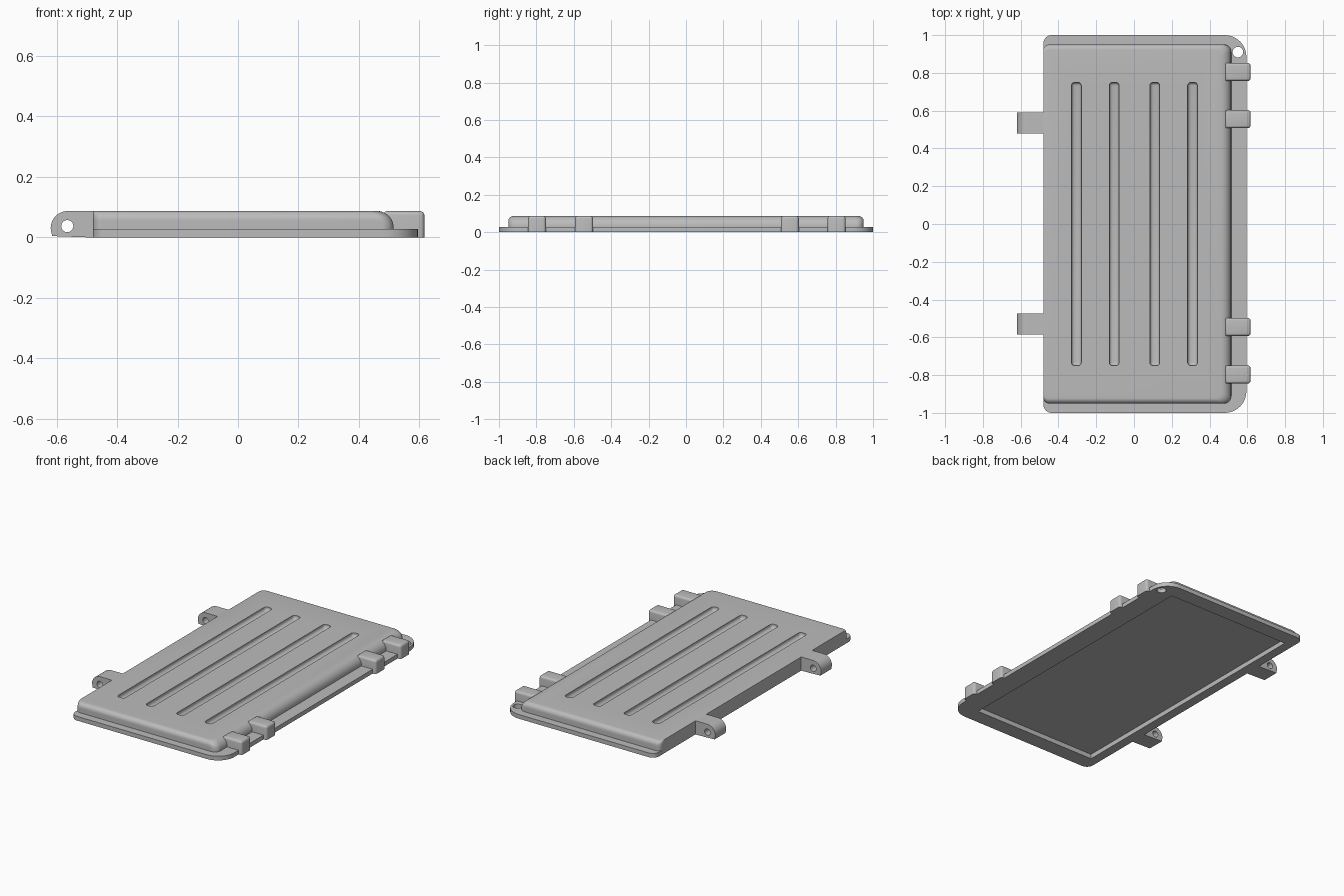
import bpy, bmesh, math

if "Cube" in bpy.data.objects:
    bpy.data.objects.remove(bpy.data.objects["Cube"])

TOP = 0.087
grey = bpy.data.materials.new("satin_grey")
grey.use_nodes = True
grey.diffuse_color = (0.5, 0.5, 0.5, 1)
grey.node_tree.nodes["Principled BSDF"].inputs["Base Color"].default_value = (0.5, 0.5, 0.5, 1)


def finish(name, bm):
    bmesh.ops.recalc_face_normals(bm, faces=bm.faces)
    mesh = bpy.data.meshes.new(name)
    bm.to_mesh(mesh)
    bm.free()
    mesh.materials.append(grey)
    obj = bpy.data.objects.new(name, mesh)
    bpy.context.collection.objects.link(obj)
    return obj


def activate(obj):
    bpy.ops.object.select_all(action='DESELECT')
    obj.select_set(True)
    bpy.context.view_layer.objects.active = obj


def smooth(obj):
    activate(obj)
    bpy.ops.object.shade_smooth_by_angle(angle=math.radians(35))


def outline(x0, x1, y, r_left, r_right, seg=10):
    """Rounded rectangle with its own corner radius on each side."""
    pts = []
    corners = [(x1, y, r_right, 0), (x0, y, r_left, 90),
               (x0, -y, r_left, 180), (x1, -y, r_right, 270)]
    for cx, cy, r, start in corners:
        mx = cx - math.copysign(r, cx)
        my = cy - math.copysign(r, cy)
        for i in range(seg + 1):
            a = math.radians(start + 90 * i / seg)
            pts.append((mx + r * math.cos(a), my + r * math.sin(a)))
    return pts


def loft(name, rings):
    """Join stacked (points, height) rings into a closed solid."""
    bm = bmesh.new()
    loops = [[bm.verts.new((x, y, z)) for x, y in pts] for pts, z in rings]
    for low, high in zip(loops, loops[1:]):
        for i in range(len(low)):
            j = (i + 1) % len(low)
            bm.faces.new((low[i], low[j], high[j], high[i]))
    bm.faces.new(loops[0])
    bm.faces.new(loops[-1])
    return finish(name, bm)


def box(name, x0, x1, y0, y1, z0, z1, bevel=0, picks=None, seg=4):
    """Box whose edges chosen by the picks rule are rounded."""
    bm = bmesh.new()
    bmesh.ops.create_cube(bm, size=1)
    for v in bm.verts:
        v.co.x = x1 if v.co.x > 0 else x0
        v.co.y = y1 if v.co.y > 0 else y0
        v.co.z = z1 if v.co.z > 0 else z0
    if bevel:
        edges = [e for e in bm.edges if picks is None or picks(e)]
        bmesh.ops.bevel(bm, geom=edges, offset=bevel, segments=seg,
                        profile=0.5, affect='EDGES')
    return finish(name, bm)


def cylinder(name, radius, depth, loc, about_y=False):
    bm = bmesh.new()
    bmesh.ops.create_cone(bm, cap_ends=True, segments=32,
                          radius1=radius, radius2=radius, depth=depth)
    obj = finish(name, bm)
    obj.location = loc
    if about_y:
        obj.rotation_euler.x = math.pi / 2
    return obj


def cut(obj, cutter):
    mod = obj.modifiers.new("cut", 'BOOLEAN')
    mod.operation = 'DIFFERENCE'
    mod.solver = 'EXACT'
    mod.object = cutter
    cutter.hide_render = True
    activate(obj)
    bpy.ops.object.modifier_apply(modifier=mod.name)


def drop(cutter):
    bpy.data.objects.remove(cutter)


# Base flange
flange_outline = outline(-0.48, 0.595, 1.0, 0.045, 0.115)
flange = loft("base_flange", [(flange_outline, 0), (flange_outline, 0.027)])

# Raised cover: square hinge edge, small end fillets, larger latch-side fillet
def inset(z, r):
    h = max(0, z - (TOP - r))
    return r - math.sqrt(max(0, r * r - h * h))

levels = [0.02] + [TOP - 0.055 + 0.055 * math.sin(math.pi / 2 * i / 10) for i in range(11)]
cover = loft("raised_cover", [
    (outline(-0.48, 0.515 - inset(z, 0.055), 0.95 - inset(z, 0.028), 0.03, 0.04), z)
    for z in levels])

# Underside recess
recess = box("recess_cutter", -0.42, 0.46, -0.9, 0.9, -0.05, 0.03)
cut(flange, recess)
cut(cover, recess)
drop(recess)

# Corner eyelet
eyelet = cylinder("eyelet_cutter", 0.028, 0.2, (0.55, 0.91, 0))
cut(flange, eyelet)
drop(eyelet)

# Four long grooves in the cover
for x in (-0.305, -0.105, 0.11, 0.31):
    groove = box("groove_cutter", x - 0.026, x + 0.026, -0.75, 0.75,
                 TOP - 0.025, TOP + 0.05, 0.018)
    cut(cover, groove)
    drop(groove)

smooth(flange)
smooth(cover)

# Hinge lugs with pin holes
for y, side in ((0.535, "back"), (-0.53, "front")):
    profile = [(-0.475, 0), (-0.5, 0), (-0.615, 0.004)]
    for i in range(13):
        a = math.radians(180 - 90 * i / 12)
        profile.append((-0.563 + 0.057 * math.cos(a), 0.03 + 0.057 * math.sin(a)))
    profile.append((-0.475, TOP))
    bm = bmesh.new()
    face = bm.faces.new([bm.verts.new((px, y - 0.055, pz)) for px, pz in profile])
    ext = bmesh.ops.extrude_face_region(bm, geom=[face])
    for v in ext["geom"]:
        if isinstance(v, bmesh.types.BMVert):
            v.co.y += 0.11
    lug = finish(side + "_hinge_lug", bm)
    pin = cylinder("pin_cutter", 0.02, 0.3, (-0.565, y, 0.037), True)
    cut(lug, pin)
    drop(pin)
    smooth(lug)


# Latch blocks, rounded on top and on the outer end
def outer_edge(e):
    a, b = e.verts[0].co, e.verts[1].co
    on_top = min(a.z, b.z) > 0.05
    upright_outer = min(a.x, b.x) > 0.6 and abs(a.z - b.z) > 0.01
    return on_top or upright_outer

for i, y in enumerate((0.805, 0.555, -0.545, -0.797)):
    latch = box(f"latch_block_{i + 1}", 0.48, 0.617, y - 0.048, y + 0.048,
                0, TOP, 0.015, outer_edge)
    smooth(latch)
